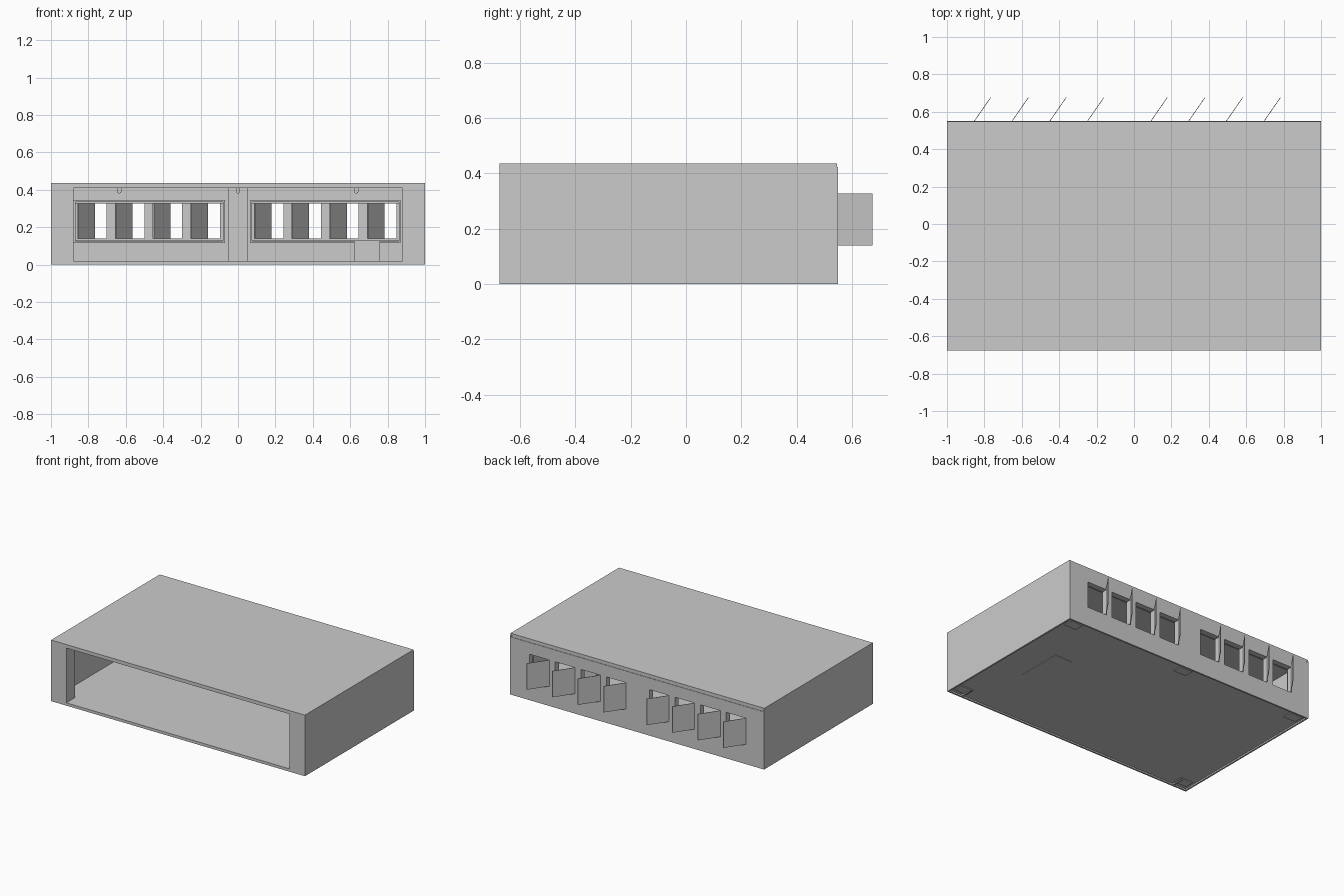
import bpy, bmesh, math
from mathutils import Vector

if "Cube" in bpy.data.objects:
    bpy.data.objects.remove(bpy.data.objects["Cube"])

T = 0.012                      # sheet thickness
F, B, H = -0.675, 0.55, 0.435  # front, back, height


def finish(name, bm):
    bmesh.ops.recalc_face_normals(bm, faces=bm.faces)
    me = bpy.data.meshes.new(name)
    bm.to_mesh(me)
    bm.free()
    ob = bpy.data.objects.new(name, me)
    bpy.context.collection.objects.link(ob)
    return ob


def boxes(name, spans):
    """One object from (x0, x1, y0, y1, z0, z1) spans."""
    bm = bmesh.new()
    for x0, x1, y0, y1, z0, z1 in spans:
        vs = bmesh.ops.create_cube(bm, size=1)["verts"]
        for v in vs:
            v.co = Vector((x1 if v.co.x > 0 else x0,
                           y1 if v.co.y > 0 else y0,
                           z1 if v.co.z > 0 else z0))
    return finish(name, bm)


def prism(name, points, offset):
    """Closed 3D polygon extruded by an offset."""
    bm = bmesh.new()
    face = bm.faces.new([bm.verts.new(p) for p in points])
    new = bmesh.ops.extrude_face_region(bm, geom=[face])["geom"]
    bmesh.ops.translate(bm, vec=offset,
                        verts=[g for g in new if isinstance(g, bmesh.types.BMVert)])
    # the extrusion keeps the start face as the other cap
    return finish(name, bm)


def cut(ob, cutter):
    m = ob.modifiers.new("openings", "BOOLEAN")
    m.operation = "DIFFERENCE"
    m.solver = "EXACT"
    m.object = cutter


# side walls, each folded round the front with a return flange
for side, s in (("left", -1), ("right", 1)):
    plan = [(1, B), (1, F), (0.88, F), (0.88, F + 0.1), (0.88 + T, F + 0.1),
            (0.88 + T, F + T), (1 - T, F + T), (1 - T, B)]
    prism(side + "_side_wall", [(s * x, y, 0) for x, y in plan], (0, 0, H - T))

# lid with a short lip at the front and back
lid = [(F, 0.41), (F, H), (0.547, H), (0.547, 0.405), (0.547 - T, 0.405),
       (0.547 - T, H - T), (F + T, H - T), (F + T, 0.41)]
prism("lid", [(-1, y, z) for y, z in lid], (2, 0, 0))

# floor, recessed a little above the lower edges, and front sill
boxes("floor", [(-1 + T, 1 - T, F + T, B - T, 0.01, 0.02)])
boxes("front_sill", [(-0.88, 0.88, F, F + T, 0, 0.02)])

# foot pads under the floor
boxes("foot_pads", [(x - 0.05, x + 0.05, y - 0.035, y + 0.035, 0.005, 0.012)
                    for x, y in ((-0.92, 0.49), (0, 0.49), (0.92, 0.49),
                                 (-0.92, -0.6), (0.92, -0.6))])

# connection box standing on the floor
boxes("connection_box", [(0.62, 0.76, -0.21, 0.12, 0.006, 0.13)])

# hinge positions of the eight vents
hinges = [start + 0.2017 * i for start in (-0.857, 0.087) for i in range(4)]
Z0, Z1, W = 0.14, 0.327, 0.155

cutter = boxes("vent_cutter", [(x, x + W, 0.4, 0.6, Z0, Z1) for x in hinges])
cutter.hide_render = True
cutter.hide_viewport = False
cutter.display_type = "WIRE"

# back wall, thickened by a backing plate behind each bank of vents
back = boxes("back_wall", [(-1 + T, 1 - T, B - T, B, 0, 0.41)])
cut(back, cutter)
for side, a, b in (("left", -0.88, -0.07), ("right", 0.065, 0.87)):
    plate = boxes(side + "_vent_plate", [(a + 0.01, b - 0.01, B - 0.04, B - T, 0.13, 0.33)])
    cut(plate, cutter)
    r = 0.01
    boxes(side + "_vent_rim", [(a, b, B - 0.06, B - T, 0.115, 0.115 + r),
                               (a, b, B - 0.06, B - T, 0.345 - r, 0.345),
                               (a, a + r, B - 0.06, B - T, 0.115 + r, 0.345 - r),
                               (b - r, b, B - 0.06, B - T, 0.115 + r, 0.345 - r)])

# vent flaps, swung open on their left edge
t = 0.004
for i, x in enumerate(hinges):
    prism(f"vent_flap_{i + 1}",
          [(x, B - 0.002, Z0), (x + t, B - 0.002, Z0),
           (x + 0.092, 0.675, Z0), (x + 0.092 - t, 0.675, Z0)], (0, 0, Z1 - Z0))

# upright stiffening channel at the centre of the back wall
prism("centre_post", [(-0.05, B - T, 0.02), (-0.05, B - 0.06, 0.02),
                      (0.05, B - 0.06, 0.02), (0.05, B - T, 0.02)], (0, 0, 0.39))

# round-ended tabs hanging from the lid
for i, x in enumerate((-0.635, 0, 0.632)):
    arc = [(x + 0.012 * math.cos(math.pi * k / 6), 0.475,
            0.392 - 0.012 * math.sin(math.pi * k / 6)) for k in range(7)]
    prism(f"lid_tab_{i + 1}", [(x + 0.012, 0.475, H - T)] + arc +
          [(x - 0.012, 0.475, H - T)], (0, 0.01, 0))
